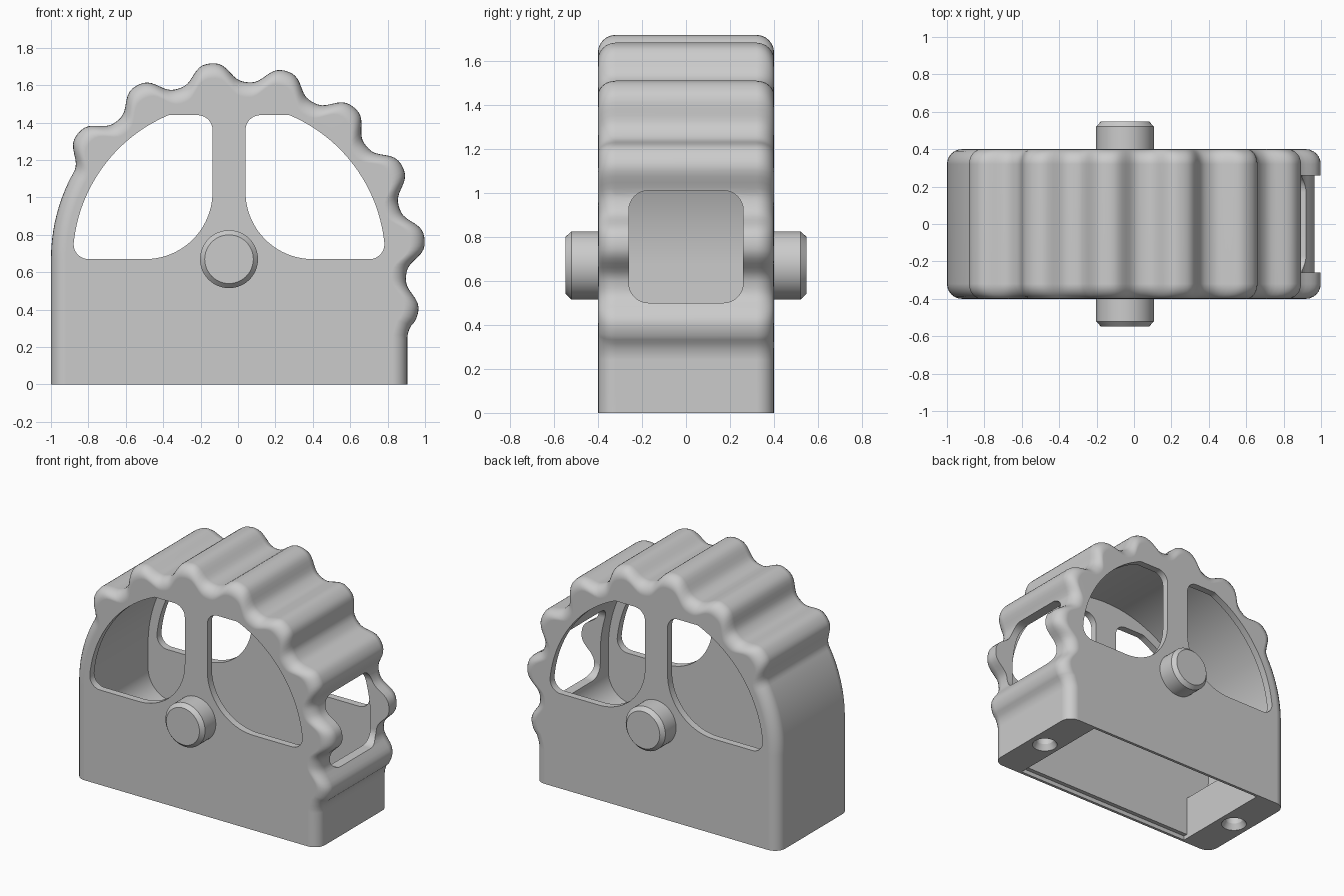
import bpy, bmesh
from math import sin, cos, sqrt, asin, degrees, radians, pi

if "Cube" in bpy.data.objects:
    bpy.data.objects.remove(bpy.data.objects["Cube"])

CX, CZ = -0.048, 0.67          # hub that every arc is centred on
HALF, WALL, FILLET = 0.40, 0.05, 0.08
PITCH, FIRST = 22.4, 140.2     # spacing and first angle of the grip ridges

grey = bpy.data.materials.new("plain_grey")
grey.use_nodes = True
grey.diffuse_color = (0.6, 0.6, 0.6, 1)
grey.node_tree.nodes["Principled BSDF"].inputs["Base Color"].default_value = grey.diffuse_color


def arc(cx, cy, r, a0, a1, n=16):
    angles = [radians(a0 + (a1 - a0) * i / n) for i in range(n + 1)]
    return [(cx + r * cos(a), cy + r * sin(a)) for a in angles]


def circle(cx, cy, r, n=48):
    return arc(cx, cy, r, 0, 360, n)[:-1]


def loft(name, sections, axis="y"):
    """Join matching 2D sections, given as (points, position along axis)."""
    place = {"x": lambda a, b, t: (t, a, b),
             "y": lambda a, b, t: (a, t, b),
             "z": lambda a, b, t: (a, b, t)}[axis]
    bm = bmesh.new()
    rings = [[bm.verts.new(place(a, b, t)) for a, b in pts] for pts, t in sections]
    for low, high in zip(rings, rings[1:]):
        for i in range(len(low)):
            bm.faces.new((low[i - 1], low[i], high[i], high[i - 1]))
    bm.faces.new(rings[0])
    bm.faces.new(rings[-1])
    bmesh.ops.recalc_face_normals(bm, faces=bm.faces)
    mesh = bpy.data.meshes.new(name)
    bm.to_mesh(mesh)
    bm.free()
    mesh.materials.append(grey)
    obj = bpy.data.objects.new(name, mesh)
    bpy.context.collection.objects.link(obj)
    return obj


def prism(name, pts, half):
    return loft(name, [(pts, -half), (pts, half)])


def activate(obj):
    bpy.ops.object.select_all(action="DESELECT")
    obj.select_set(True)
    bpy.context.view_layer.objects.active = obj


def cut(target, cutter):
    cutter.hide_render = True
    mod = target.modifiers.new("cut", "BOOLEAN")
    mod.operation, mod.solver, mod.object = "DIFFERENCE", "EXACT", cutter
    activate(target)
    bpy.ops.object.modifier_apply(modifier=mod.name)
    bpy.data.objects.remove(cutter)


def smooth(obj):
    activate(obj)
    bpy.ops.object.shade_smooth_by_angle(angle=radians(30))
    mod = obj.modifiers.new("weighted", "WEIGHTED_NORMAL")
    mod.keep_sharp = True
    bpy.ops.object.modifier_apply(modifier=mod.name)


def outline(inset):
    """Housing silhouette: straight sides, plain shoulder, ridged crown."""
    start, end, n = FIRST + PITCH / 2, -20, 150
    right = 0.905 - inset
    pts = [(CX - 0.952 + inset, 0)]
    pts += arc(CX, CZ, 0.952 - inset, 180, start + 1, 12)
    for i in range(n + 1):
        a = start + (end - start) * i / n
        wave = sin(1.3 * cos(2 * pi * (a - FIRST) / PITCH)) / sin(1.3)
        r = 1.001 - inset + 0.05 * wave
        pts.append((CX + r * cos(radians(a)), CZ + r * sin(radians(a))))
    return pts + [(right + 0.009, 0.29), (right + 0.002, 0.265), (right, 0.24), (right, 0)]


# Housing body with rounded front and back edges
steps = [radians(15 * i) for i in range(7)]
edge = [(FILLET * (1 - sin(a)), HALF - FILLET * (1 - cos(a))) for a in steps]
sections = [(outline(d), -y) for d, y in edge]
sections += [(outline(d), y) for d, y in reversed(edge)]
housing = loft("housing", sections)

# Thin-walled hollow: arched crown, coved down to the two end blocks
LEFT, RIGHT, SHELL, COVE_Z = -0.76, 0.67, 0.90, 0.50
left_cove, right_cove = LEFT - (CX - SHELL), CX + SHELL - RIGHT
hollow = [(LEFT, -0.1), (RIGHT, -0.1)]
hollow += arc(RIGHT, COVE_Z, right_cove, 270, 360, 12)
hollow += arc(CX, CZ, SHELL, 0, 180, 72)
hollow += arc(LEFT, COVE_Z, left_cove, 180, 270, 12)
cut(housing, prism("hollow_cutter", hollow, HALF - WALL))

# Shallow lip around the base opening
lip = [(LEFT, -0.1), (RIGHT, -0.1), (RIGHT, 0.03), (LEFT, 0.03)]
cut(housing, prism("lip_cutter", lip, 0.38))

# Mirrored sector windows through the front and back walls
R, RIB, TOP, CORNER, SWEEP = 0.835, 0.088, 0.77, 0.08, 0.36
corner_x = sqrt((R - CORNER) ** 2 - CORNER ** 2)
tilt = degrees(asin(CORNER / (R - CORNER)))
window = arc(RIB + SWEEP, SWEEP, SWEEP, 180, 270, 20)
window += arc(corner_x, CORNER, CORNER, 270, 360 + tilt, 12)
window += arc(0, 0, R, tilt, degrees(asin(TOP / R)), 28)[1:]
window += arc(RIB + CORNER, TOP - CORNER, CORNER, 90, 180, 10)
for side in (-1, 1):
    cut(housing, prism("window_cutter", [(CX + side * u, CZ + v) for u, v in window], 1))

# Rounded opening through the ridged end wall
low, high, reach, r = 0.50, 1.01, 0.26, 0.09
port = []
for k, (y, z) in enumerate([(1, high), (-1, high), (-1, low), (1, low)]):
    z += -r if z == high else r
    port += arc(y * (reach - r), z, r, 90 * k, 90 * k + 90, 8)
cut(housing, loft("port_cutter", [(port, 0.6), (port, 1.2)], "x"))

# Countersunk screw holes in the end blocks
for x in (-0.88, 0.785):
    rings = [(circle(x, 0, 0.09), -0.01), (circle(x, 0, 0.06), 0.04),
             (circle(x, 0, 0.06), 0.28)]
    cut(housing, loft("screw_cutter", rings, "z"))
smooth(housing)

# Chamfered axle stubs on the front and back
for name, s in (("front_axle", -1), ("back_axle", 1)):
    rings = [(circle(CX, CZ, 0.155), s * (HALF - 0.04)),
             (circle(CX, CZ, 0.155), s * 0.52),
             (circle(CX, CZ, 0.13), s * 0.547)]
    smooth(loft(name, rings))
